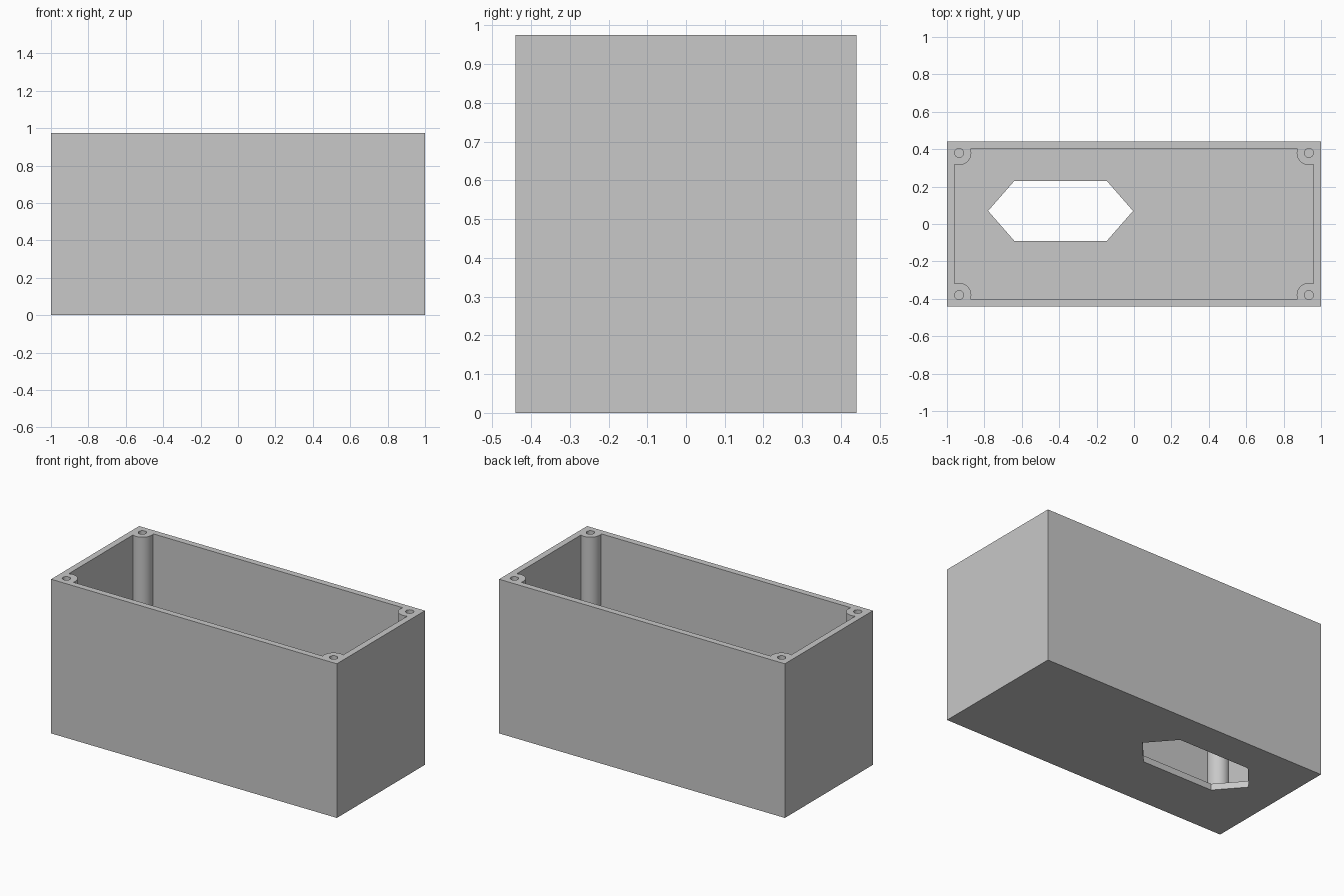
import bpy, bmesh, math

cube = bpy.data.objects.get("Cube")
if cube:
    bpy.data.objects.remove(cube, do_unlink=True)

HALF_X, HALF_Y, HEIGHT = 1.0, 0.44, 0.975
WALL = 0.04
POST_X, POST_Y, POST_R, HOLE_R = 0.935, 0.38, 0.065, 0.024

grey = bpy.data.materials.new("light grey plastic")
grey.use_nodes = True
grey.diffuse_color = (0.58, 0.58, 0.58, 1)
grey.node_tree.nodes["Principled BSDF"].inputs["Base Color"].default_value = grey.diffuse_color


def prism(name, outline, z0, z1):
    """Extrude a flat outline from z0 to z1."""
    bm = bmesh.new()
    base = bm.faces.new([bm.verts.new((x, y, z0)) for x, y in outline])
    top = bmesh.ops.extrude_face_region(bm, geom=[base])["geom"]
    verts = [v for v in top if isinstance(v, bmesh.types.BMVert)]
    bmesh.ops.translate(bm, verts=verts, vec=(0, 0, z1 - z0))
    bmesh.ops.recalc_face_normals(bm, faces=bm.faces)
    mesh = bpy.data.meshes.new(name)
    bm.to_mesh(mesh)
    bm.free()
    mesh.materials.append(grey)
    obj = bpy.data.objects.new(name, mesh)
    bpy.context.collection.objects.link(obj)
    return obj


def rectangle(hx, hy):
    return [(-hx, -hy), (hx, -hy), (hx, hy), (-hx, hy)]


def circle(cx, cy, r, n=48):
    turns = [math.tau * i / n for i in range(n)]
    return [(cx + r * math.cos(a), cy + r * math.sin(a)) for a in turns]


def cut(target, cutter):
    """Subtract the cutter and discard it."""
    cutter.hide_render = True
    mod = target.modifiers.new("cut", 'BOOLEAN')
    mod.operation, mod.solver, mod.object = 'DIFFERENCE', 'EXACT', cutter
    bpy.context.view_layer.objects.active = target
    bpy.ops.object.modifier_apply(modifier=mod.name)
    bpy.data.objects.remove(cutter, do_unlink=True)


corners = [(sx * POST_X, sy * POST_Y) for sx in (-1, 1) for sy in (-1, 1)]

# Cavity, with room left for the four corner screw posts
cavity = prism("cavity_cutter", rectangle(HALF_X - WALL, HALF_Y - WALL), WALL, HEIGHT + 0.1)
for x, y in corners:
    cut(cavity, prism("post_cutter", circle(x, y, POST_R), 0, HEIGHT + 0.2))

# Open box with solid floor
box = prism("enclosure_box", rectangle(HALF_X, HALF_Y), 0, HEIGHT)
cut(box, cavity)

# Screw holes down the posts
for x, y in corners:
    cut(box, prism("screw_hole_cutter", circle(x, y, HOLE_R, 32), WALL, HEIGHT + 0.1))

# Stretched hexagonal opening in the floor
hexagon = [(-0.78, 0.07), (-0.64, -0.09), (-0.145, -0.09),
           (-0.005, 0.07), (-0.145, 0.23), (-0.64, 0.23)]
cut(box, prism("floor_opening_cutter", hexagon, -0.1, WALL + 0.1))

# Smooth posts and holes, crisp box edges
bpy.ops.object.select_all(action='DESELECT')
box.select_set(True)
bpy.context.view_layer.objects.active = box
bpy.ops.object.shade_smooth_by_angle(angle=math.radians(30))
